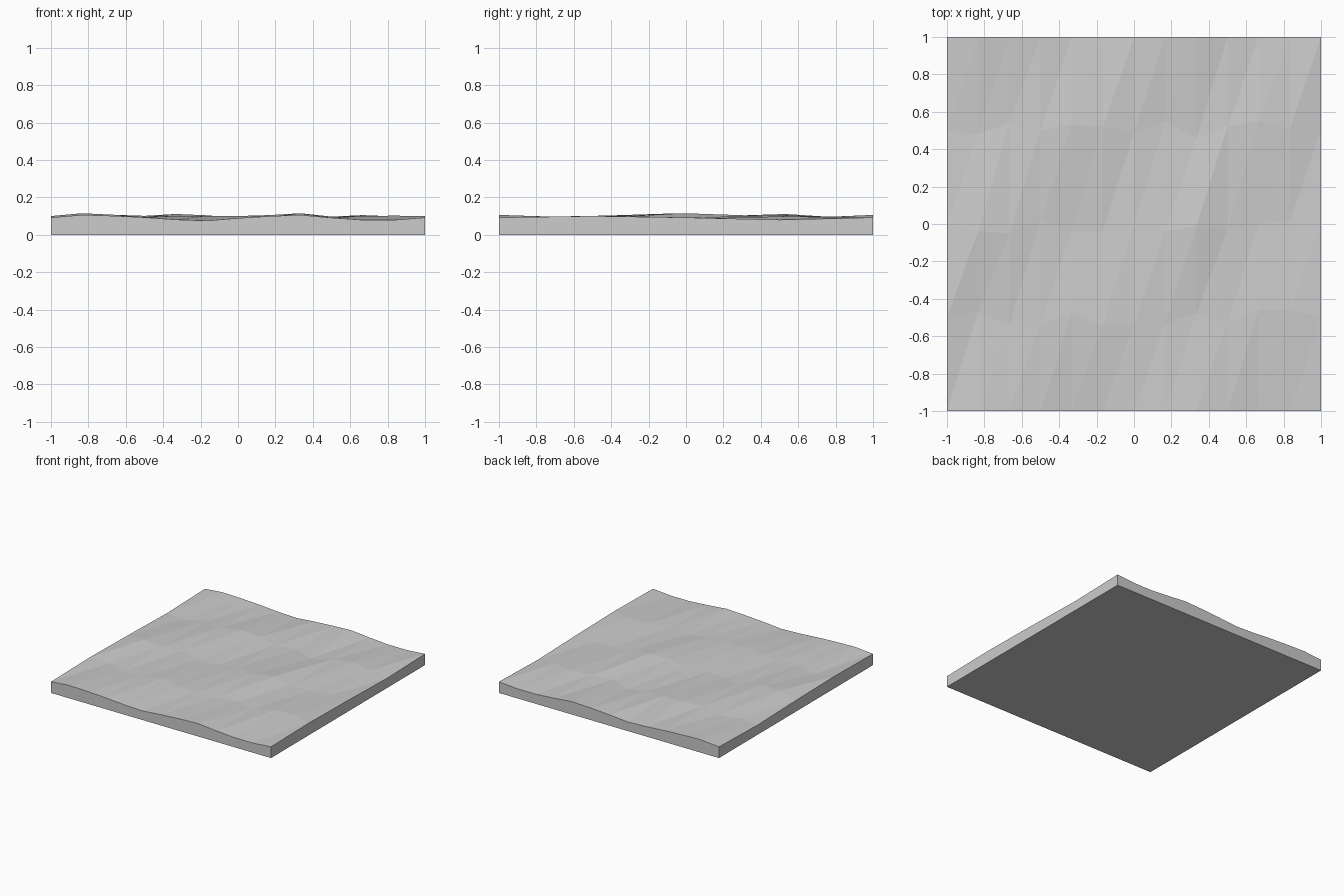
import bpy, bmesh

if "Cube" in bpy.data.objects:
    bpy.data.objects.remove(bpy.data.objects["Cube"])

# Light grey stone
stone = bpy.data.materials.new("light_grey")
stone.diffuse_color = (0.604, 0.604, 0.604, 1)
stone.use_nodes = True
stone.node_tree.nodes["Principled BSDF"].inputs["Base Color"].default_value = stone.diffuse_color

# Surface heights in thousandths, 13 columns across; the edge row repeats so the slab tiles
edge = [92, 106, 101, 93, 81, 75, 89, 99, 106, 91, 79, 79, 92]
rows = [
    edge,
    [100, 86, 89, 95, 101, 101, 100, 95, 89, 89, 100, 102, 100],
    [92, 115, 107, 94, 85, 85, 95, 105, 115, 91, 86, 86, 92],
    [80, 84, 90, 101, 111, 104, 89, 80, 81, 97, 105, 98, 80],
    edge,
]
# Sideways wobble of the three inner rows, in hundredths
wobble = [
    [0] * 13,
    [0, 3, -4, -3, 2, -4, -4, -3, 2, -3, 4, 4, 0],
    [0, -4, -5, 2, -4, -4, 0, -4, -1, -3, 0, 2, 0],
    [0, -2, 4, 0, 3, 2, -1, 5, -4, 2, 5, 1, 0],
    [0] * 13,
]

bm = bmesh.new()
NX, NY = 13, 5

# Faceted top
top = [[bm.verts.new((-1 + i / 6, -1 + j / 2 + wobble[j][i] / 100, rows[j][i] / 1000))
        for i in range(NX)] for j in range(NY)]
for j in range(NY - 1):
    for i in range(NX - 1):
        a, b = top[j][i], top[j][i + 1]
        c, d = top[j + 1][i + 1], top[j + 1][i]
        bm.faces.new((a, b, c))
        bm.faces.new((a, c, d))

# Straight sides dropped from the rim, then a flat base
rim = ([top[0][i] for i in range(NX)] + [top[j][-1] for j in range(1, NY)]
       + [top[-1][i] for i in range(NX - 2, -1, -1)] + [top[j][0] for j in range(NY - 2, 0, -1)])
foot = [bm.verts.new((v.co.x, v.co.y, 0)) for v in rim]
for k in range(len(rim)):
    n = (k + 1) % len(rim)
    bm.faces.new((foot[k], foot[n], rim[n], rim[k]))
bm.faces.new(foot[::-1])
bmesh.ops.recalc_face_normals(bm, faces=bm.faces[:])

mesh = bpy.data.meshes.new("ground_slab")
bm.to_mesh(mesh)
bm.free()
mesh.materials.append(stone)
bpy.context.collection.objects.link(bpy.data.objects.new("ground_slab", mesh))
